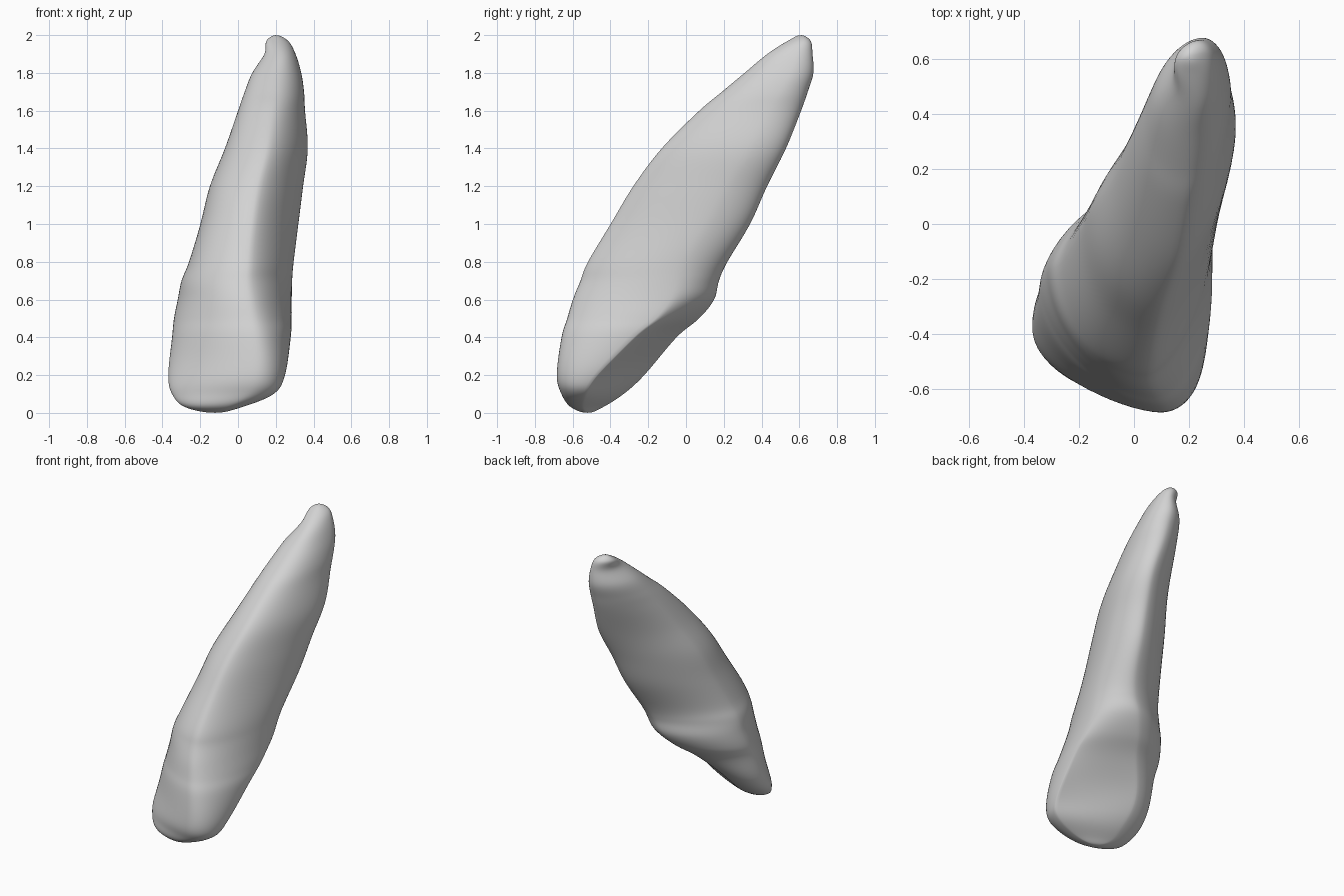
import bpy
import bmesh
import math
from mathutils import Vector

STEPS = 7       # rings between two outline rows
ARC = 16        # points in each quarter of a ring

# Outline of the tooth: height, right, left, front and back limits
OUTLINE = [
    (0, -.12, -.12, -.52, -.52),
    (.03, -.28, .02, -.61, -.44),
    (.1, -.35, .19, -.66, -.33),
    (.2, -.37, .25, -.685, -.22),
    (.4, -.35, .28, -.66, -.05),
    (.5, -.34, .285, -.63, .07),
    (.6, -.32, .285, -.6, .15),
    (.7, -.3, .287, -.56, .175),
    (.8, -.26, .295, -.52, .22),
    (1, -.2, .32, -.4, .34),
    (1.2, -.15, .345, -.28, .43),
    (1.4, -.07, .37, -.13, .53),
    (1.6, 0, .355, .07, .61),
    (1.7, .035, .35, .19, .645),
    (1.8, .075, .335, .31, .675),
    (1.9, .14, .305, .43, .67),
    (1.97, .15, .265, .54, .66),
    (2, .2, .2, .61, .61),
]

# Where each side touches its limit, as a share of the section's span
KEYS = (.1, .2, .4, .6, .8, 1, 1.4, 1.8)
RIGHT_TOUCH = (.65, .7, .63, .56, .52, .48, .45, .4)
FRONT_TOUCH = (.75, .76, .7, .62, .56, .52, .5, .5)
LEFT_TOUCH = (.36, .48, .66, .7, .69, .7, .72, .65)
BACK_TOUCH = (.3, .24, .45, .68, .78, .8, .8, .65)

# Fullness of the quarters: 1 is round, 2 is straight, more is hollow
LABIAL = (1.3, 1.3, 1.2, 1.1, 1, 1, 1, 1)
MESIAL = (.95, .9, 1, 1.15, 1.3, 1.35, 1.3, 1)
LINGUAL = (1.6, 2.2, 1.9, 1.1, 1, .95, .95, 1)
DISTAL = (.9, .9, 1.1, 1.25, 1.25, 1.3, 1.3, 1.1)


def lookup(values, z):
    """Linear lookup by height, averaged over a short span to stay smooth."""
    total = 0
    for k in range(-3, 4):
        h = min(max(z + k * .035, KEYS[0]), KEYS[-1])
        i = 0
        while i < len(KEYS) - 2 and h > KEYS[i + 1]:
            i += 1
        t = (h - KEYS[i]) / (KEYS[i + 1] - KEYS[i])
        total += values[i] + (values[i + 1] - values[i]) * t
    return total / 7


def mirrored(end, inner):
    """Row past an end, so that the outline closes as a round dome."""
    row = end * 2 - inner
    row[0] = inner[0]
    return row


def spline_rows():
    rows = [Vector(r) for r in OUTLINE]
    rows = [mirrored(rows[0], rows[1])] + rows + [mirrored(rows[-1], rows[-2])]
    for a, b, c, d in zip(rows, rows[1:], rows[2:], rows[3:]):
        for s in range(STEPS):
            t = s / STEPS
            yield (b * 2 + (c - a) * t + (a * 2 - b * 5 + c * 4 - d) * t**2
                   + (b * 3 - a - c * 3 + d) * t**3) / 2


def quarter(start, end, centre, power):
    """Superellipse arc between two touch points."""
    for k in range(ARC):
        angle = math.pi / 2 * k / ARC
        yield (centre + (start - centre) * math.cos(angle) ** power
               + (end - centre) * math.sin(angle) ** power)


def section(row):
    z, x0, x1, y0, y1 = row
    ry = y0 + (y1 - y0) * lookup(RIGHT_TOUCH, z)
    ly = y0 + (y1 - y0) * lookup(LEFT_TOUCH, z)
    fx = x0 + (x1 - x0) * lookup(FRONT_TOUCH, z)
    bx = x0 + (x1 - x0) * lookup(BACK_TOUCH, z)
    right, front = Vector((x0, ry, z)), Vector((fx, y0, z))
    left, back = Vector((x1, ly, z)), Vector((bx, y1, z))
    points = []
    for a, b, c, shape in (
            (right, front, (fx, ry, z), LABIAL),
            (front, left, (fx, ly, z), MESIAL),
            (left, back, (bx, ly, z), LINGUAL),
            (back, right, (bx, ry, z), DISTAL)):
        points += quarter(a, b, Vector(c), lookup(shape, z))
    return points


def build_tooth(material):
    bm = bmesh.new()
    rows = list(spline_rows())[1:]
    rings = [[bm.verts.new(p) for p in section(r)] for r in rows]
    count = ARC * 4

    # Crown and root wall
    for low, high in zip(rings, rings[1:]):
        for i in range(count):
            j = (i + 1) % count
            bm.faces.new((low[i], low[j], high[j], high[i]))

    # Biting edge and root tip
    for ring, row in ((rings[0], OUTLINE[0]), (rings[-1], OUTLINE[-1])):
        pole = bm.verts.new((row[1], row[3], row[0]))
        for i in range(count):
            bm.faces.new((ring[i], ring[(i + 1) % count], pole))

    bmesh.ops.recalc_face_normals(bm, faces=bm.faces)
    mesh = bpy.data.meshes.new("tooth")
    bm.to_mesh(mesh)
    bm.free()
    mesh.materials.append(material)
    tooth = bpy.data.objects.new("tooth", mesh)
    bpy.context.collection.objects.link(tooth)

    # Soften the ridges slightly
    smooth = tooth.modifiers.new("soften", 'SMOOTH')
    smooth.factor = .5
    smooth.iterations = 4
    mesh.shade_smooth()


cube = bpy.data.objects.get("Cube")
if cube:
    bpy.data.objects.remove(cube, do_unlink=True)

enamel = bpy.data.materials.new("pale grey enamel")
enamel.use_nodes = True
colour = (.65, .65, .65, 1)
enamel.diffuse_color = colour
enamel.node_tree.nodes["Principled BSDF"].inputs["Base Color"].default_value = colour

build_tooth(enamel)
